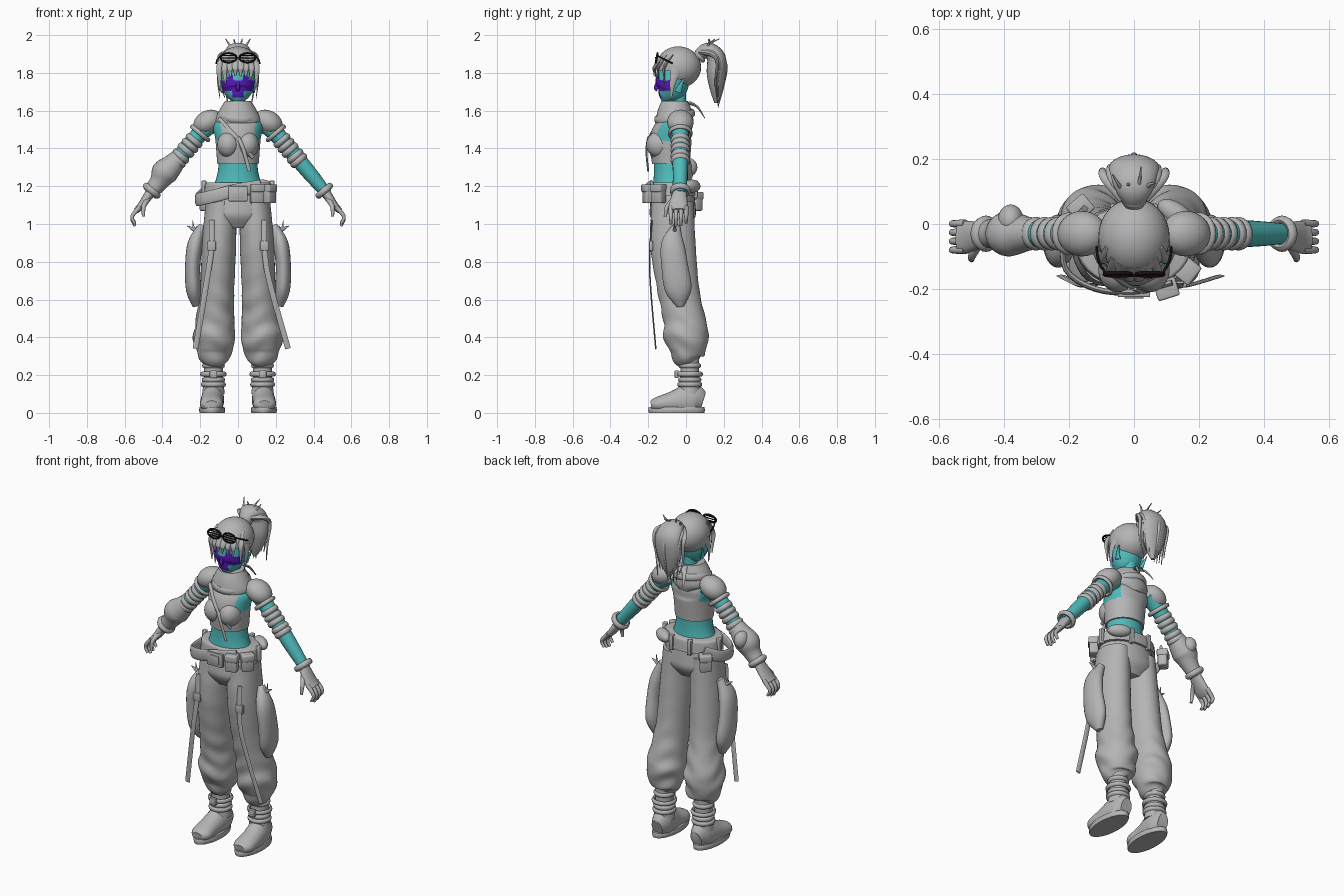
import bpy, bmesh, math, random
from mathutils import Vector, Matrix, Euler

random.seed(4)
if "Cube" in bpy.data.objects:
    bpy.data.objects.remove(bpy.data.objects["Cube"])


def material(name, red, green, blue):
    mat = bpy.data.materials.new(name)
    mat.use_nodes = True
    mat.diffuse_color = (red, green, blue, 1)
    mat.node_tree.nodes["Principled BSDF"].inputs["Base Color"].default_value = mat.diffuse_color
    return mat


GREY = material("cloth grey", .46, .46, .46)
TEAL = material("skin teal", .08, .5, .5)
PURPLE = material("face paint purple", .1, .01, .55)
DARK = material("glasses dark", .01, .005, .005)
SIDEWAYS, FORWARD, UPWARD = Vector((1, 0, 0)), Vector((0, 1, 0)), Vector((0, 0, 1))
BODY_Y, HIP_Y, NECK_Y, ARM_Y, ANKLE_Y = -.08, -.07, -.04, -.03, .02


def finish(bm, name, mats, mirror=False, rule=None):
    """Turn a bmesh into a smooth shaded object, coloured by a rule on face centres."""
    bmesh.ops.recalc_face_normals(bm, faces=bm.faces)
    for face in bm.faces:
        face.smooth = True
        if rule:
            face.material_index = rule(face.calc_center_median())
    mesh = bpy.data.meshes.new(name)
    bm.to_mesh(mesh)
    bm.free()
    mesh.set_sharp_from_angle(angle=math.radians(50))
    for mat in (mats if isinstance(mats, list) else [mats]):
        mesh.materials.append(mat)
    obj = bpy.data.objects.new(name, mesh)
    bpy.context.scene.collection.objects.link(obj)
    if mirror:
        obj.modifiers.new("Mirror", "MIRROR").use_mirror_merge = False


def spline(rows, steps, closed):
    """Smooth curve through rows of position and two radii."""
    rows = [Vector(row) for row in rows]
    ends = [rows[-1]] + rows + rows[:2] if closed else [rows[0]] + rows + [rows[-1]]
    result = []
    for a, b, c, d in zip(ends, ends[1:], ends[2:], ends[3:]):
        for j in range(steps):
            t = j / steps
            result.append(b + (c - a) * t / 2 + (a * 2 - b * 5 + c * 4 - d) * t * t / 2
                          + (b * 3 - a - c * 3 + d) * t ** 3 / 2)
    return result if closed else result + [rows[-1]]


def sweep(name, path, mats=GREY, width=.01, depth=None, taper=0, side=SIDEWAYS, sides=16,
          steps=4, mirror=False, rule=None, warp=None, closed=False):
    """Sweep an ellipse along a path; points may carry their own one or two radii."""
    rows = []
    for i, point in enumerate(path):
        scale = 1 - taper * i / (len(path) - 1)
        radii = (width * scale, (depth or width) * scale)
        rows.append((*point, *radii) if len(point) == 3 else (*point, point[3])[:5])
    curve = spline(rows, steps, closed)
    count, bm, rings = len(curve), bmesh.new(), []
    for i, point in enumerate(curve):
        after = curve[(i + 1) % count] if closed else curve[min(i + 1, count - 1)]
        before = curve[i - 1] if closed else curve[max(i - 1, 0)]
        along = Vector((after - before)[:3]).normalized()
        across = (side - along * side.dot(along)).normalized()
        other = along.cross(across)
        ring = []
        for j in range(sides):
            angle = math.tau * j / sides
            co = (Vector(point[:3]) + across * max(point[3], .001) * math.cos(angle)
                  + other * max(point[4], .001) * math.sin(angle))
            ring.append(bm.verts.new(warp(co) if warp else co))
        rings.append(ring)
    pairs = list(zip(rings, rings[1:])) + ([(rings[-1], rings[0])] if closed else [])
    for low, high in pairs:
        for j in range(sides):
            bm.faces.new((low[j - 1], low[j], high[j], high[j - 1]))
    if not closed:
        bm.faces.new(rings[0])
        bm.faces.new(rings[-1])
    finish(bm, name, mats, mirror, rule)


def stack(name, x, y, levels, mats=GREY, **options):
    """Upright form from levels of height and radii."""
    sweep(name, [(x, y, *level) for level in levels], mats, sides=32, **options)


def hoop(name, loc, radius, wide, thick, axis=UPWARD, mats=GREY, squash=1, mirror=False):
    turn = axis.to_track_quat("Z", "Y")
    angles = [math.tau * i / 24 for i in range(24)]
    path = [Vector(loc) + turn @ Vector((radius * math.cos(a), radius * squash * math.sin(a), 0)) for a in angles]
    sweep(name, path, mats, wide, thick, side=axis, sides=8, steps=1, mirror=mirror, closed=True)


def blob(name, loc, size, rot=(0, 0, 0), mirror=False, cut=None):
    bm = bmesh.new()
    matrix = Matrix.LocRotScale(Vector(loc), Euler(rot), Vector(size))
    bmesh.ops.create_uvsphere(bm, u_segments=32, v_segments=20, radius=1, matrix=matrix)
    if cut:
        gone = [face for face in bm.faces if cut(face.calc_center_median())]
        bmesh.ops.delete(bm, geom=gone, context="FACES")
    finish(bm, name, GREY, mirror)


def box(name, loc, size, turn=0, mats=GREY, bevel=.15, mirror=False):
    bm = bmesh.new()
    matrix = Matrix.LocRotScale(Vector(loc), Euler((0, 0, turn)), Vector(size))
    bmesh.ops.create_cube(bm, size=1, matrix=matrix)
    bmesh.ops.bevel(bm, geom=bm.edges[:], offset=min(size) * bevel, segments=2, affect="EDGES", profile=.5)
    finish(bm, name, mats, mirror)


# Bare waist, cropped top with open armholes, chest
stack("waist", 0, BODY_Y, [(1.17, .14, .1), (1.26, .11, .09), (1.35, .1, .09)], TEAL)
sweep("crop_top", [(0, BODY_Y, 1.32, .11, .1), (0, BODY_Y, 1.45, .12, .11), (0, -.06, 1.52, .13, .09),
                   (0, NECK_Y, 1.58, .08, .06), (0, NECK_Y, 1.62, .04)], [GREY, TEAL], sides=48, steps=10,
      rule=lambda centre: int(abs(centre.x) > .09 and 1.44 < centre.z < 1.57))
blob("chest", (.05, -.14, 1.42), (.06, .07, .07), mirror=True)
sweep("chest_strap", [(-.1, -.13, 1.56), (0, -.2, 1.45), (.08, -.18, 1.35)], depth=.004, sides=8)
sweep("pull_tab", [(0, -.2, 1.46), (.03, -.21, 1.39), (.06, -.2, 1.28)], depth=.005, sides=8)

# Scarf with tied ends behind
stack("scarf", 0, -.06, [(1.5, .07, .09), (1.54, .12, .1), (1.6, .1, .09), (1.65, .07)])
hoop("scarf_fold", (0, -.06, 1.57), .1, .02, .01, Vector((.1, -.2, 1)))
for sign in (-1, 1):
    sweep("scarf_end", [(0, ANKLE_Y, 1.64), (sign * .03, .06, 1.62), (sign * .05, .1, 1.56)],
          width=.02, depth=.01, taper=.8, sides=8)

# Head, face paint, nose, ears
stack("neck", 0, NECK_Y, [(1.58, .04), (1.72, .04)], TEAL)


def face_paint(centre):
    band = 1.705 < centre.z < 1.76
    spike = 1.75 < centre.z < 1.82 - 3 * abs(abs(centre.x) - .04)
    mouth = abs(centre.x) < .03 and 1.67 < centre.z < 1.71
    return int(centre.y < BODY_Y and (band or spike or mouth))


sweep("head", [(0, -.11, 1.645, .02), (0, -.1, 1.67, .05), (0, BODY_Y, 1.71, .08), (0, HIP_Y, 1.77, .09),
               (0, HIP_Y, 1.83, .08), (0, HIP_Y, 1.9, .05)], [TEAL, PURPLE], sides=64, steps=12, rule=face_paint)
sweep("nose", [(0, -.15, 1.75), (0, -.16, 1.72), (0, -.15, 1.71)], PURPLE, sides=8)
sweep("ear", [(.08, -.04, 1.7), (.09, ARM_Y, 1.73), (.1, -.01, 1.77)], TEAL, .01, .02, .8, sides=8, mirror=True)


# Hair cap, fringe and side locks
def hairline(centre):
    return centre.z < (1.82 if centre.y < -.09 else 1.77 if centre.y < ARM_Y else 1.73)


blob("hair_cap", (0, NECK_Y, 1.83), (.11, .12, .11), cut=hairline)
for i in range(8):
    x = (i - 3.5) * .028
    front = NECK_Y - .13 * math.sqrt(1 - (x / .12) ** 2)
    tip = 1.8 - 9 * x * x + random.uniform(-.02, .01)
    sweep("fringe_strand", [(x * .7, front + .04, 1.89), (x, front, 1.83), (x, front, (1.83 + tip) / 2),
                            (x * .95, front, tip)], width=.024, depth=.01, taper=.9, sides=8)
sweep("side_lock", [(.1, -.05, 1.82), (.105, HIP_Y, 1.75), (.095, BODY_Y, 1.66)], width=.01, depth=.03,
      taper=.9, sides=8, mirror=True)

# Ponytail with loose strands and tips
hoop("hair_tie", (0, .075, 1.89), .03, .012, .01, FORWARD + UPWARD * .6)
sweep("ponytail", [(0, .06, 1.88, .03), (0, .11, 1.92, .06, .04), (0, .16, 1.88, .08, .05), (0, .16, 1.79, .08, .05),
                   (0, .16, 1.7, .05, .03), (0, .16, 1.64, .01)], sides=24)
for i in range(9):
    x = (i - 4) * .022
    back = .21 - abs(x) / 2
    sweep("ponytail_strand", [(x / 3, .08, 1.91), (x, .14, 1.94 - abs(x) / 2), (x * 1.1, back, 1.85),
                              (x, back - .01, 1.74), (x * .8, .17, random.uniform(1.6, 1.69))],
          width=.02, depth=.015, taper=.9, sides=8)
    if i % 2:
        sweep("flyaway_tip", [(x / 3, .08, 1.9), (x * .7, .12, 1.95), (x, random.uniform(.11, .19), 1.98)],
              taper=.8, sides=8)

# Slatted glasses pushed up on the hair
hoop("glasses_rim", (.05, -.155, 1.88), .042, .006, .005, UPWARD * .2 - FORWARD, DARK, .6, True)
for i in (-1, 0, 1):
    box("glasses_slat", (.05, -.155, 1.88 + i * .013), (.08, .006, .005), mats=DARK, mirror=True)
box("glasses_bridge", (0, -.16, 1.88), (.03, .008, .008), mats=DARK)
sweep("glasses_arm", [(.09, -.15, 1.89), (.11, -.11, 1.87), (.115, HIP_Y, 1.85)], DARK, .004, sides=8, mirror=True)

# Arms, wraps and shoulder pads
shoulder, wrist = Vector((.2, ARM_Y, 1.48)), Vector((.47, ARM_Y, 1.16))
arm_line = (wrist - shoulder).normalized()
sweep("arm", [(.12, ARM_Y, 1.54, .05), (*shoulder, .045), (.37, ARM_Y, 1.28, .04), (*wrist, .03)], TEAL,
      side=FORWARD, sides=20, mirror=True)
blob("shoulder_pad", (.16, ARM_Y, 1.54), (.08, .07, .06), rot=(0, .5, 0), mirror=True)
hoop("shoulder_pad_rim", shoulder, .056, .012, .01, arm_line, mirror=True)
for t in (.12, .2, .28, .38, .45):
    hoop("arm_wrap", shoulder.lerp(wrist, t), .04, .017, .012, arm_line, mirror=True)
hoop("glove_cuff", shoulder.lerp(wrist, .95), .042, .017, .014, arm_line, mirror=True)

# Padded guard on the right forearm
sweep("forearm_guard", [(-.3, ARM_Y, 1.37, .04), (-.35, ARM_Y, 1.31, .06), (-.39, ARM_Y, 1.27, .07),
                        (-.42, ARM_Y, 1.22, .05), (-.47, ARM_Y, 1.16, .04)], side=FORWARD, sides=20)
blob("elbow_cap", (-.38, .01, 1.3), (.04, .05, .05))

# Gloved hands
sweep("palm", [(.44, ARM_Y, 1.2, .03), (.51, NECK_Y, 1.1, .05, .02), (.54, NECK_Y, 1.07, .045, .016)],
      side=FORWARD, mirror=True)
for i in range(4):
    y, drop = BODY_Y + i * .027, .012 * abs(i - 1.3)
    sweep("finger", [(.52, y, 1.09), (.555, y, 1.05), (.56, y, 1.02 + drop / 2), (.545, y, .985 + drop)],
          width=.013, taper=.4, side=FORWARD, sides=10, mirror=True)
sweep("thumb", [(.48, -.06, 1.13), (.5, -.1, 1.09), (.5, -.11, 1.04)], width=.016, taper=.5, mirror=True)


# Baggy trousers with folds toward the cuff
def folds(co):
    amount = .05 * max(0, min(1, (.75 - co.z) * 3)) + .008
    angle = math.atan2(co.y, co.x - .12)
    push = 1 + amount * math.sin(co.z * 52 + 2 * math.sin(angle * 2)) * (.6 + .4 * math.cos(angle * 3))
    return Vector((.12 + (co.x - .12) * push, co.y * push, co.z))


stack("trouser_seat", 0, HIP_Y, [(1.2, .15, .11), (1.1, .17, .12), (1.04, .17, .12), (.98, .1, .08)])
sweep("trouser_leg", [(.09, HIP_Y, 1.12, .08, .11), (.1, HIP_Y, .9, .09, .12), (.11, NECK_Y, .65, .09, .11),
                      (.12, -.01, .5, .1, .11), (.125, 0, .42, .11, .12), (.125, .01, .34, .1),
                      (.125, .01, .29, .08), (.125, ANKLE_Y, .26, .05)],
      sides=40, steps=8, mirror=True, warp=folds)
sweep("side_pocket", [(.19, -.05, .99, .02), (.225, HIP_Y, .9, .04, .06), (.24, -.06, .78, .04, .07),
                      (.235, NECK_Y, .65, .04, .07), (.22, ARM_Y, .565, .02)], sides=24, mirror=True)
for lean in (-.03, 0, .03):
    sweep("pocket_tuft", [(.22, -.06, .96), (.235 + lean / 2, -.06, .98), (.24 + lean, -.06, 1.02 - abs(lean))],
          width=.012, taper=.9, sides=8, mirror=True)

# Hanging leg straps with buckles
box("strap_buckle", (.14, -.185, .885), (.045, .02, .05), mirror=True)
for sign, end in ((1, .265), (-1, .225)):
    sweep("leg_strap", [(sign * .14, -.18, 1.02), (sign * .14, -.19, .88), (sign * .165, -.19, .7),
                        (sign * end, -.16, .34)], width=.015, depth=.004, sides=8)

# Belts, buckle and pouches
stack("belt", 0, HIP_Y, [(1.15, .18, .13), (1.21, .175, .125), (1.22, .16, .12)])
sweep("slung_belt", [(.12, -.18, 1.2), (0, -.21, 1.18), (-.12, -.2, 1.15), (-.21, -.14, 1.13), (-.21, ARM_Y, 1.14),
                     (-.15, .05, 1.18)], width=.034, depth=.009, side=UPWARD)
box("belt_buckle", (0, -.215, 1.16), (.1, .02, .08))
box("buckle_plate", (0, -.225, 1.16), (.06, .01, .05))
for name, x, y, turn in (("front_pouch", .1, -.2, .3), ("side_pouch", .165, -.145, .9), ("back_pouch", -.165, .05, .7)):
    height = 1.16 if y < 0 else 1.12
    box(name, (x, y, height), (.065, .05, .1), turn)
    box(name + "_flap", (x, y, height + .03), (.07, .06, .04), turn)
blob("hip_roll", (.13, -ARM_Y, 1.2), (.065, .035, .035), rot=(0, 0, -.6))
for x, y in ((.06, .05), (.18, -.06)):
    box("belt_loop", (x, y, 1.185), (.025, .025, .09), mirror=True)

# Ankle wraps and boots
stack("ankle", .13, ANKLE_Y, [(.3, .05), (.2, .05), (.1, .06)], mirror=True)
for z, radius in ((.25, .05), (.205, .06), (.175, .052), (.15, .056)):
    hoop("ankle_wrap", (.13, ANKLE_Y, z), radius, .013, .01, mirror=True)
box("ankle_buckle", (.13, -.05, .205), (.04, .02, .04), mirror=True)
sweep("boot", [(.14, -.185, .04, .035, .025), (.14, -.15, .045, .06, .04), (.14, HIP_Y, .055, .06),
               (.135, 0, .065, .06, .085), (.13, .05, .07, .055, .08), (.13, .09, .06, .035, .05)],
      sides=24, mirror=True, warp=lambda co: Vector((co.x, co.y, max(co.z, .01))))
stack("boot_sole", .137, -.05, [(0, .066, .147), (.015, .069, .15), (.03, .066, .147)], mirror=True)
